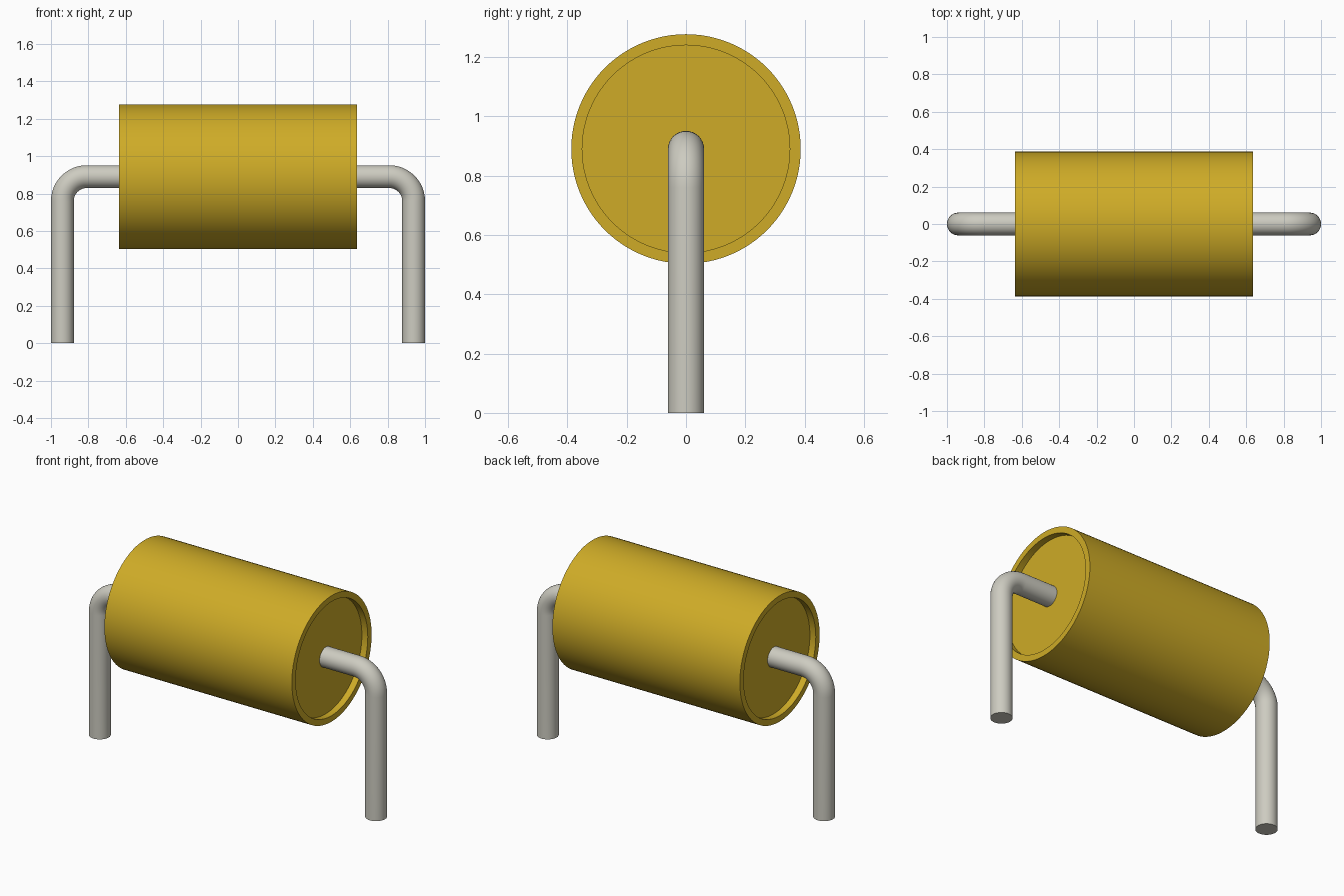
import bpy, bmesh, math
from mathutils import Vector

cube = bpy.data.objects.get("Cube")
if cube:
    bpy.data.objects.remove(cube, do_unlink=True)

AXIS_Z = 0.89


def make_material(name, color):
    mat = bpy.data.materials.new(name)
    mat.use_nodes = True
    mat.diffuse_color = color
    mat.node_tree.nodes["Principled BSDF"].inputs["Base Color"].default_value = color
    return mat


def sweep(name, sections, sides, mat):
    """Skin rings given as (centre, direction, radius) and cap both ends."""
    bm = bmesh.new()
    rings = []
    for centre, direction, radius in sections:
        side = Vector((0, 1, 0))
        up = direction.cross(side)
        ring = []
        for i in range(sides):
            a = math.tau * i / sides
            ring.append(bm.verts.new(centre + radius * (math.cos(a) * side + math.sin(a) * up)))
        rings.append(ring)
    for r0, r1 in zip(rings, rings[1:]):
        for i in range(sides):
            j = (i + 1) % sides
            bm.faces.new((r0[i], r0[j], r1[j], r1[i]))
    bm.faces.new(rings[0])
    bm.faces.new(rings[-1])
    bmesh.ops.recalc_face_normals(bm, faces=bm.faces)
    mesh = bpy.data.meshes.new(name)
    bm.to_mesh(mesh)
    bm.free()
    mesh.materials.append(mat)
    obj = bpy.data.objects.new(name, mesh)
    bpy.context.collection.objects.link(obj)
    bpy.ops.object.select_all(action="DESELECT")
    obj.select_set(True)
    bpy.context.view_layer.objects.active = obj
    bpy.ops.object.shade_smooth_by_angle(angle=math.radians(35))
    return obj


yellow = make_material("mustard yellow", (0.62, 0.41, 0.02, 1))
metal = make_material("tinned metal", (0.61, 0.60, 0.53, 1))

# Cylindrical body with a shallow recess in each end
half, recess, outer, inner = 0.637, 0.04, 0.387, 0.35
profile = [(-half + recess, inner), (-half, inner), (-half, outer),
           (half, outer), (half, inner), (half - recess, inner)]
sweep("body", [(Vector((x, 0, AXIS_Z)), Vector((1, 0, 0)), r) for x, r in profile], 96, yellow)

# Bent wire leads, one on each end
wire, leg_x, bend, steps = 0.061, 0.939, 0.13, 12
for label, s in (("left", 1), ("right", -1)):
    path = [(Vector((s * (half - recess - 0.01), 0, AXIS_Z)), Vector((s, 0, 0)), wire)]
    for k in range(steps + 1):
        a = math.pi / 2 * k / steps
        centre = Vector((s * (leg_x - bend + bend * math.sin(a)), 0,
                         AXIS_Z - bend + bend * math.cos(a)))
        path.append((centre, Vector((s * math.cos(a), 0, -math.sin(a))), wire))
    path.append((Vector((s * leg_x, 0, 0)), Vector((0, 0, -1)), wire))
    sweep(label + "_lead", path, 32, metal)
